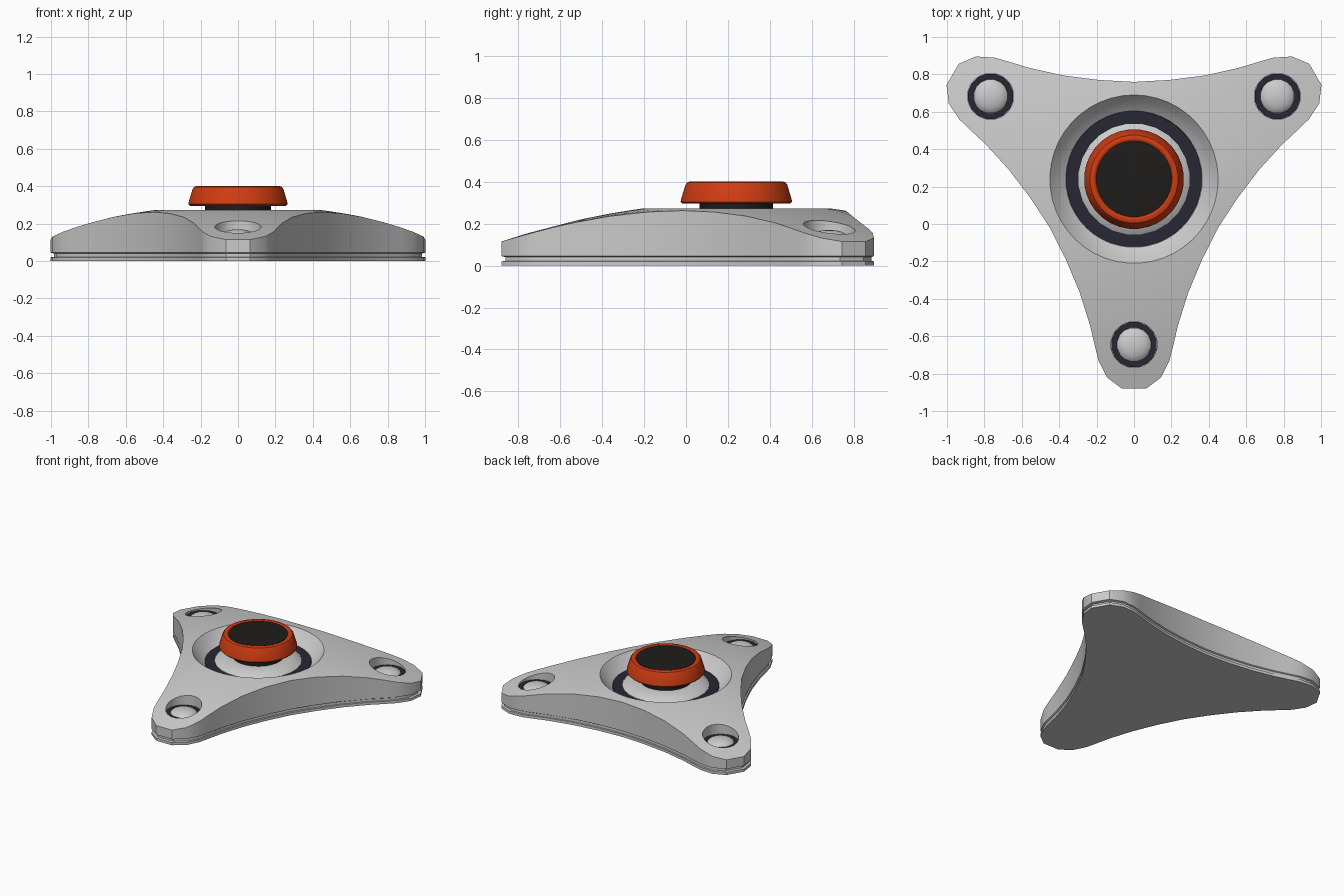
import bpy, bmesh, math

if "Cube" in bpy.data.objects:
    bpy.data.objects.remove(bpy.data.objects["Cube"])

CY = 0.24      # centre of the three-armed body
ARM_R = 0.885  # distance from centre to each side button


def material(name, rgb):
    m = bpy.data.materials.new(name)
    m.diffuse_color = (*rgb, 1)
    m.use_nodes = True
    m.node_tree.nodes["Principled BSDF"].inputs["Base Color"].default_value = m.diffuse_color
    return m


RED = material("red", (0.62, 0.045, 0.006))
BLACK = material("black", (0.013, 0.012, 0.011))
NAVY = material("navy", (0.02, 0.02, 0.035))


def loft(name, rings, mat=None, close=False, caps=True):
    """Skin rings of equal point count; single objects with flat end caps."""
    bm = bmesh.new()
    vr = [[bm.verts.new(p) for p in r] for r in rings]
    n = len(vr[0])
    pairs = list(zip(vr, vr[1:])) + ([(vr[-1], vr[0])] if close else [])
    for a, b in pairs:
        for i in range(n):
            j = (i + 1) % n
            bm.faces.new((a[i], a[j], b[j], b[i]))
    if caps and not close:
        bm.faces.new(vr[0][::-1])
        bm.faces.new(vr[-1])
    bmesh.ops.recalc_face_normals(bm, faces=bm.faces)
    me = bpy.data.meshes.new(name)
    bm.to_mesh(me)
    bm.free()
    ob = bpy.data.objects.new(name, me)
    bpy.context.collection.objects.link(ob)
    if mat:
        me.materials.append(mat)
    return ob


def circle(r, z, n, x=0, y=CY):
    return [(x + r * math.cos(2 * math.pi * (i + .5) / n),
             y + r * math.sin(2 * math.pi * (i + .5) / n), z) for i in range(n)]


def lathe(name, profile, n, mat=None, at=(0, CY), close=False):
    ob = loft(name, [circle(r, z, n, *at) for r, z in profile], mat, close)
    smooth(ob)
    return ob


def smooth(ob, angle=30):
    bpy.ops.object.select_all(action='DESELECT')
    ob.select_set(True)
    bpy.context.view_layer.objects.active = ob
    bpy.ops.object.shade_smooth_by_angle(angle=math.radians(angle))


def dome(x, y):
    return 0.302 - 0.149 * (x * x + y * y)


# Outline of half an arm: (sideways, along the arm), tip to waist
half = [(.065, 1.12), (.145, 1.06), (.19, .97), (.21, .89), (.235, .782),
        (.29, .607), (.364, .43)]
arm = [(-s, a) for s, a in half[::-1]] + half + [(.45, .26)]
angles = [math.radians(d) for d in (-90, 150, 30)]  # clockwise arms
outline, rim_dir = [], []
for th in angles:
    for k, (s, a) in enumerate(arm):
        outline.append((a * math.cos(th) + s * math.sin(th),
                        a * math.sin(th) - s * math.cos(th)))
        t = th - math.radians((k - 6.5) * 8)
        rim_dir.append((math.cos(t), math.sin(t)))


def edge(z, k=1.0):
    return [(x * k, y * k + CY, z) for x, y in outline]


def disc(r, z):
    return [(x * r, y * r + CY, z) for x, y in rim_dir]


# Body: base plate, seam groove, wall, domed top, central bowl
rings = [edge(0), edge(.02), edge(.022, .982), edge(.04, .982), edge(.045)]
RIM = 0.45
for f in (1, .85, .7, .55, .4, .25, .1, 0):
    ring = []
    for (x, y), (cx, cy) in zip(outline, rim_dir):
        px, py = (x * f + cx * RIM * (1 - f), y * f + cy * RIM * (1 - f))
        ring.append((px, py + CY, dome(px, py)))
    rings.append(ring)
rings += [disc(.42, .236), disc(.39, .207), disc(.365, .188), disc(.36, .17)]
body = loft("body", rings)

# Button pits cut into each arm
spots = [(ARM_R * math.cos(t), CY + ARM_R * math.sin(t)) for t in angles]
for at in spots:
    pit = lathe("pit_cutter", [(.124, .12), (.124, .5)], 20, at=at)
    pit.hide_render = True
    mod = body.modifiers.new("pit", 'BOOLEAN')
    mod.operation, mod.solver, mod.object = 'DIFFERENCE', 'EXACT', pit
    bpy.context.view_layer.objects.active = body
    bpy.ops.object.modifier_apply(modifier=mod.name)
    bpy.data.objects.remove(pit)
smooth(body)

# Side buttons with dark rings
for i, at in enumerate(spots):
    lathe(f"button_ring_{i}", [(.123, .12), (.123, .14), (.093, .14), (.093, .12)],
          16, NAVY, at, close=True)
    lathe(f"side_button_{i}", [(.092, .12), (.092, .14), (.08, .152), (.06, .161),
                               (.035, .167), (.01, .169)], 16, None, at)

# Central collar, dark ring, stem and cap
lathe("centre_ring", [(.364, .17), (.364, .19), (.295, .19), (.295, .17)], 24, NAVY, close=True)
lathe("collar", [(.298, .17), (.298, .195), (.27, .213), (.23, .226), (.17, .232)], 24)
lathe("stem", [(.177, .22), (.177, .305)], 24, BLACK)
lathe("cap", [(.17, .295), (.258, .295), (.267, .304), (.265, .315), (.244, .385),
              (.236, .396), (.225, .4), (.213, .4), (.2, .392)], 32, RED)
lathe("cap_pad", [(.203, .385), (.203, .396), (.19, .398)], 32, BLACK)
